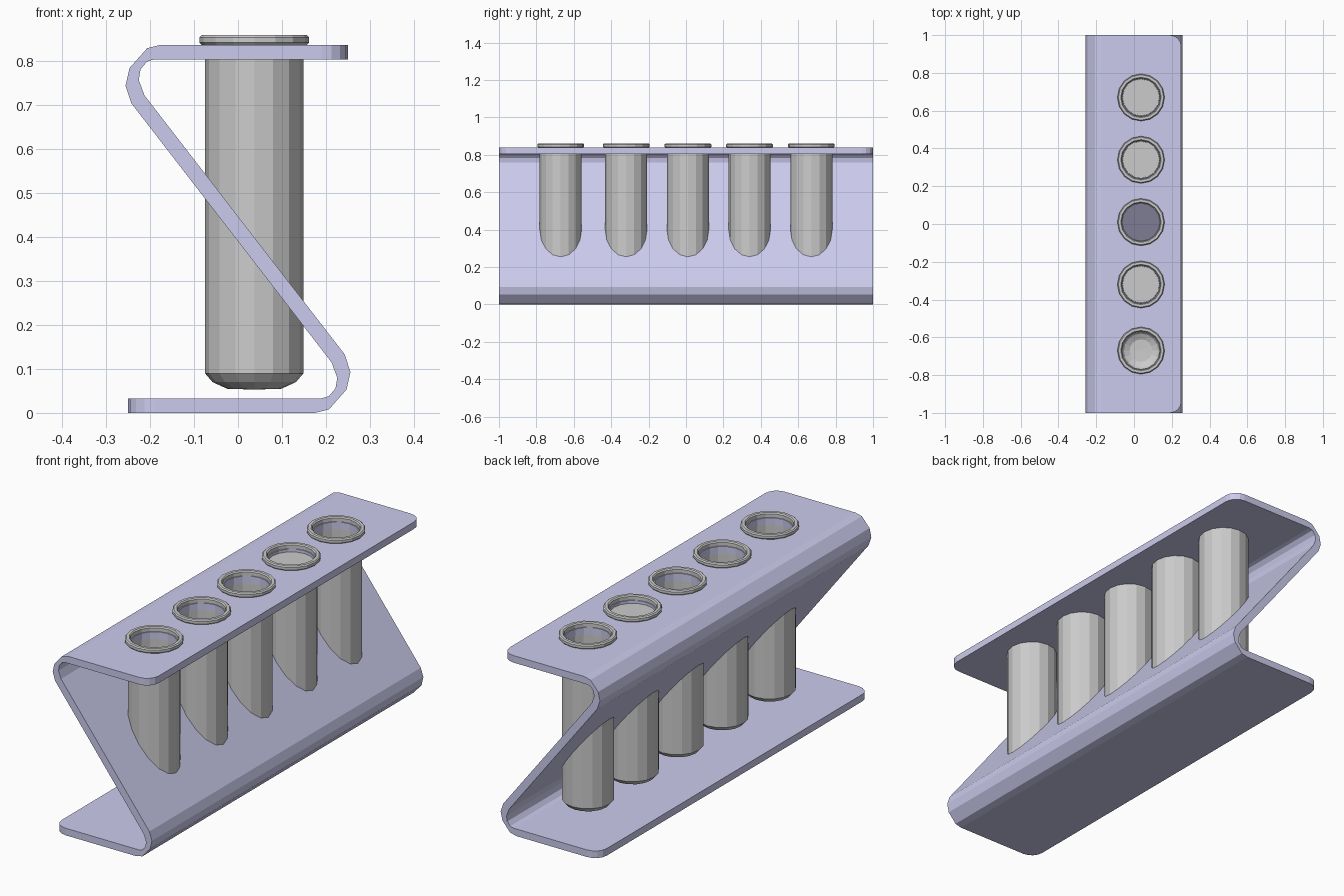
import bpy, bmesh, math
from mathutils import Vector

if "Cube" in bpy.data.objects:
    bpy.data.objects.remove(bpy.data.objects["Cube"])

TUBE_X = 0.037
TUBE_Y = [-0.67, -0.32, 0.01, 0.34, 0.67]
SIDES = 16


def add_object(name, bm, mat=None):
    bmesh.ops.recalc_face_normals(bm, faces=bm.faces)
    mesh = bpy.data.meshes.new(name)
    bm.to_mesh(mesh)
    bm.free()
    obj = bpy.data.objects.new(name, mesh)
    bpy.context.collection.objects.link(obj)
    if mat:
        mesh.materials.append(mat)
    return obj


def lathe(name, profile, y):
    """Turn an (r, z) profile around a tube axis."""
    bm = bmesh.new()
    verts = [bm.verts.new((r, 0, z)) for r, z in profile]
    edges = [bm.edges.new(p) for p in zip(verts, verts[1:])]
    bmesh.ops.spin(bm, geom=verts + edges, cent=(0, 0, 0), axis=(0, 0, 1),
                   angle=math.tau, steps=SIDES, use_duplicate=False)
    bmesh.ops.remove_doubles(bm, verts=bm.verts, dist=1e-4)
    bmesh.ops.translate(bm, verts=bm.verts, vec=(TUBE_X, y, 0))
    return add_object(name, bm)


def cylinder(name, r, z0, z1, y):
    bm = bmesh.new()
    bmesh.ops.create_cone(bm, cap_ends=True, segments=SIDES, radius1=r, radius2=r, depth=z1 - z0)
    bmesh.ops.translate(bm, verts=bm.verts, vec=(TUBE_X, y, (z0 + z1) / 2))
    return add_object(name, bm)


purple = bpy.data.materials.new("purple")
purple.diffuse_color = (0.6, 0.6, 0.85, 1)
purple.use_nodes = True
purple.node_tree.nodes["Principled BSDF"].inputs["Base Color"].default_value = purple.diffuse_color

# Rack: bent Z-shaped sheet; the profile is symmetric under a half turn
half = [(0.25, 0.838), (-0.175, 0.838), (-0.207, 0.83), (-0.247, 0.785), (-0.256, 0.745), (-0.243, 0.705),
        (0.213, 0.115), (0.226, 0.08), (0.222, 0.056), (0.207, 0.038), (0.19, 0.033), (-0.25, 0.033)]
profile = half + [(-x, 0.838 - z) for x, z in half]
bm = bmesh.new()
face = bm.faces.new([bm.verts.new((x, -1, z)) for x, z in profile])
ext = bmesh.ops.extrude_face_region(bm, geom=[face])
bmesh.ops.translate(bm, vec=(0, 2, 0), verts=[v for v in ext["geom"] if isinstance(v, bmesh.types.BMVert)])
# Round the free corners of the top and bottom plates
corners = [e for e in bm.edges if all(abs(abs(v.co.x) - 0.25) < 1e-4 for v in e.verts)
           and abs(e.verts[0].co.y - e.verts[1].co.y) < 1e-4]
bmesh.ops.bevel(bm, geom=corners, offset=0.06, segments=4, profile=0.5, affect='EDGES')
rack = add_object("rack", bm, purple)

# Holes in the top plate
for i, y in enumerate(TUBE_Y):
    low = 0.1 if i == 0 else 0.79
    cutter = cylinder(f"hole_cutter_{i + 1}", 0.098, low, 0.9, y)
    mod = rack.modifiers.new(f"hole_{i + 1}", 'BOOLEAN')
    mod.operation = 'DIFFERENCE'
    mod.solver = 'EXACT'
    mod.object = cutter
    cutter.hide_render = True
    cutter.hide_set(True)

# Test tubes: hollow, with a rounded rim and a blunt bottom
tube = [(0, 0.053), (0.062, 0.055), (0.095, 0.07), (0.112, 0.09), (0.112, 0.838),
        (0.12, 0.838), (0.125, 0.843), (0.125, 0.855), (0.12, 0.86), (0.107, 0.86),
        (0.102, 0.855), (0.102, 0.095), (0.09, 0.08), (0.06, 0.066), (0, 0.064)]
for i, y in enumerate(TUBE_Y):
    lathe(f"tube_{i + 1}", tube, y)

# Filling levels inside some of the tubes
for i, level in {1: 0.6, 3: 0.825, 4: 0.6}.items():
    cylinder(f"filling_{i + 1}", 0.0975, level - 0.01, level, TUBE_Y[i])
